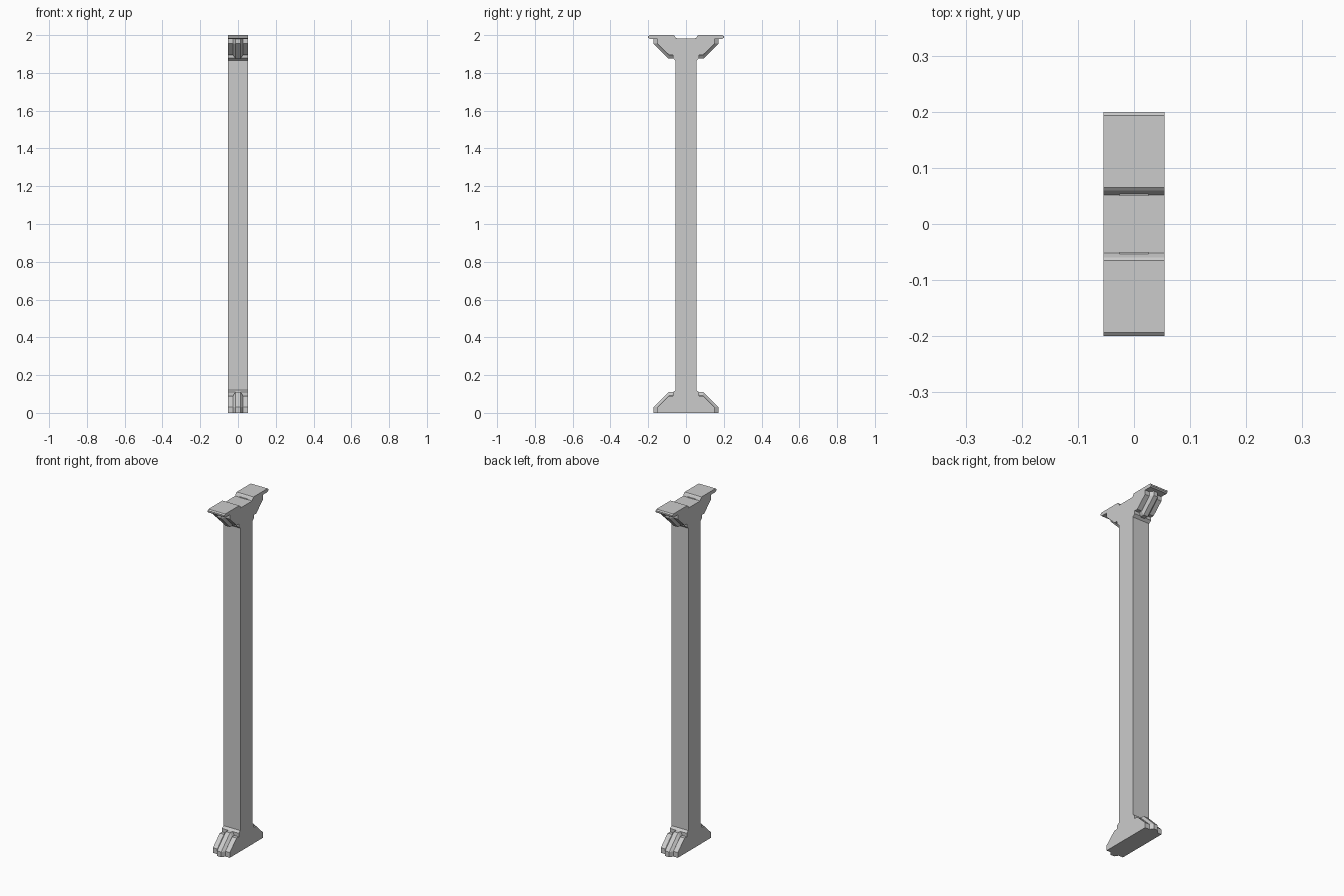
import bpy, bmesh

cube = bpy.data.objects.get("Cube")
if cube:
    bpy.data.objects.remove(cube, do_unlink=True)

# Single painted-metal colour
grey = bpy.data.materials.new("plain_grey")
grey.use_nodes = True
colour = (0.6, 0.6, 0.6, 1)
grey.diffuse_color = colour
grey.node_tree.nodes["Principled BSDF"].inputs["Base Color"].default_value = colour


def loft(name, sections):
    """Skin a list of (x, [(y, z), ...]) sections and close both ends."""
    bm = bmesh.new()
    rings = [[bm.verts.new((x, y, z)) for y, z in pts] for x, pts in sections]
    count = len(rings[0])
    for a, b in zip(rings, rings[1:]):
        for i in range(count):
            j = (i + 1) % count
            bm.faces.new((a[i], a[j], b[j], b[i]))
    bm.faces.new(rings[0])
    bm.faces.new(rings[-1])
    bmesh.ops.recalc_face_normals(bm, faces=bm.faces)
    mesh = bpy.data.meshes.new(name)
    bm.to_mesh(mesh)
    bm.free()
    mesh.materials.append(grey)
    obj = bpy.data.objects.new(name, mesh)
    bpy.context.collection.objects.link(obj)
    return obj


# Post body: half outline of foot, column and head, mirrored front to back
half_width = 0.054
foot = [(0.152, 0), (0.152, 0.03), (0.09, 0.09), (0.07, 0.09), (0.07, 0.11), (0.055, 0.12)]
head = [(0.055, 1.865), (0.07, 1.878), (0.07, 1.895), (0.09, 1.895), (0.152, 1.955), (0.152, 1.98)]
cap = [(0.193, 1.98), (0.2, 1.986), (0.2, 1.994), (0.193, 2.0),
       (0.065, 2.0), (0.06, 1.996), (0.052, 1.982)]
half = foot + head + cap
outline = half + [(-y, z) for y, z in reversed(half)]
loft("post_body", [(-half_width, outline), (half_width, outline)])

# Chamfered ribs on the sloping faces of the foot and the head
rib_outer = [(0.05, 0), (0.172, 0), (0.172, 0.03), (0.092, 0.11), (0.05, 0.11)]
rib_inner = [(0.05, 0), (0.152, 0), (0.152, 0.03), (0.09, 0.092), (0.05, 0.092)]


def place(points, side, top):
    return [(side * y, 1.985 - z if top else z) for y, z in points]


for side, side_name in ((-1, "front"), (1, "back")):
    for top, level in ((False, "foot"), (True, "head")):
        inner, outer = place(rib_inner, side, top), place(rib_outer, side, top)
        loft(f"{level}_rib_{side_name}",
             [(-0.026, inner), (-0.013, outer), (0.013, outer), (0.026, inner)])
